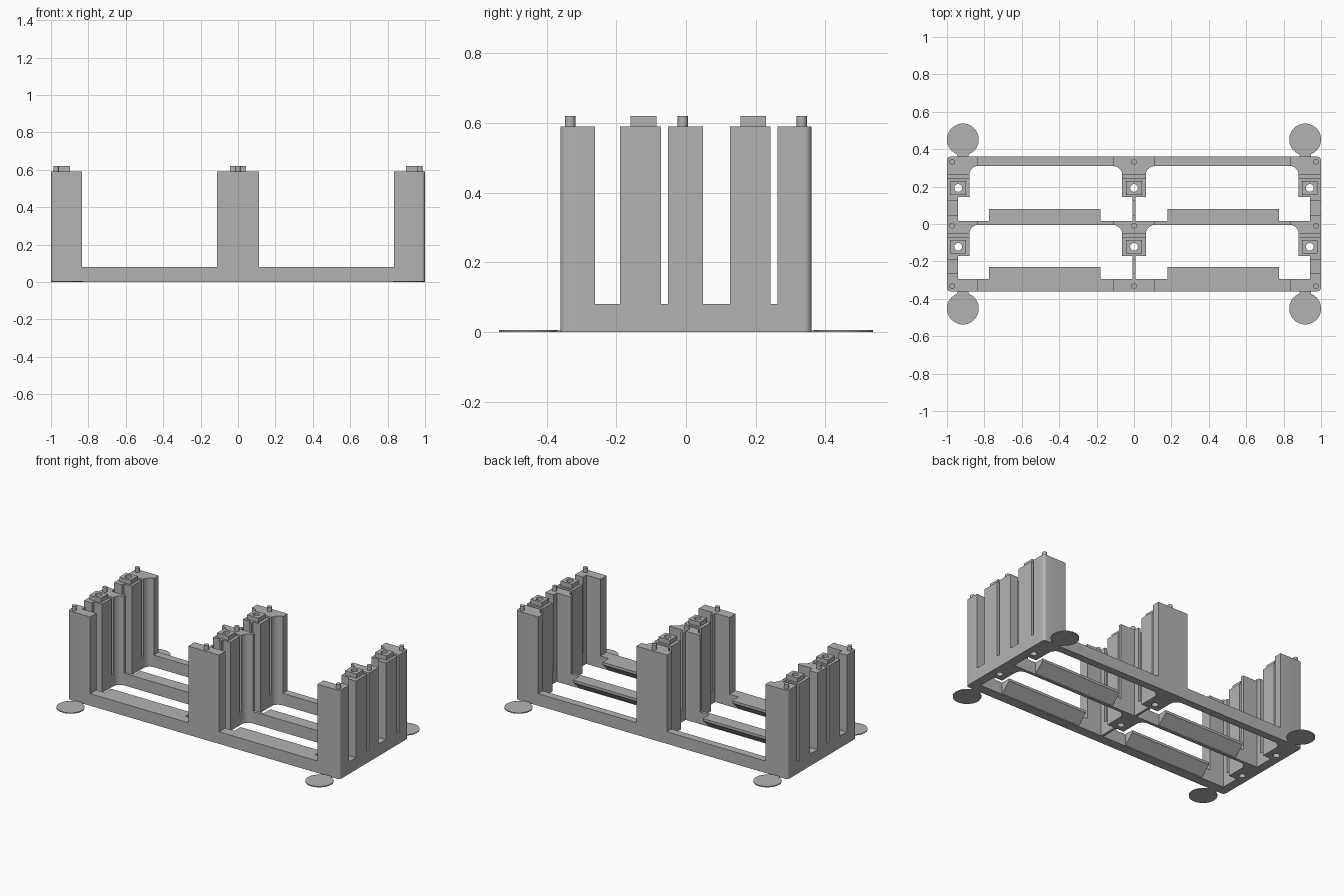
import bpy, bmesh, math
from mathutils import Vector

if "Cube" in bpy.data.objects:
    bpy.data.objects.remove(bpy.data.objects["Cube"], do_unlink=True)

LOW, HIGH, TOP = 0.08, 0.59, 0.62      # rail, post and peg heights
BACK, MID, FRONT = (0.31, 0.36), (-0.005, 0.015), (-0.36, -0.295)
FLARE = 0.047

grey = bpy.data.materials.new("light_grey")
grey.use_nodes = True
grey.diffuse_color = (0.45, 0.45, 0.45, 1)
grey.node_tree.nodes["Principled BSDF"].inputs["Base Color"].default_value = (0.45, 0.45, 0.45, 1)


def make(name, bm):
    bmesh.ops.recalc_face_normals(bm, faces=bm.faces)
    mesh = bpy.data.meshes.new(name)
    bm.to_mesh(mesh)
    bm.free()
    mesh.materials.append(grey)
    ob = bpy.data.objects.new(name, mesh)
    bpy.context.collection.objects.link(ob)
    return ob


def prism(name, pts, z0, z1):
    bm = bmesh.new()
    face = bm.faces.new([bm.verts.new((x, y, z0)) for x, y in pts])
    ext = bmesh.ops.extrude_face_region(bm, geom=[face])
    for v in ext["geom"]:
        if isinstance(v, bmesh.types.BMVert):
            v.co.z = z1
    return make(name, bm)


def box(name, x0, x1, y0, y1, z0, z1):
    return prism(name, [(x0, y0), (x1, y0), (x1, y1), (x0, y1)], z0, z1)


def cylinder(name, x, y, r, z0, z1, n=16):
    ring = [(x + r * math.cos(2 * math.pi * i / n),
             y + r * math.sin(2 * math.pi * i / n)) for i in range(n)]
    return prism(name, ring, z0, z1)


def smooth(ob):
    bpy.ops.object.select_all(action="DESELECT")
    ob.select_set(True)
    bpy.context.view_layer.objects.active = ob
    bpy.ops.object.shade_smooth_by_angle(angle=math.radians(35))


def drill(ob, cutter):
    mod = ob.modifiers.new("hole", "BOOLEAN")
    mod.operation, mod.solver, mod.object = "DIFFERENCE", "EXACT", cutter
    bpy.context.view_layer.update()
    bpy.ops.object.select_all(action="DESELECT")
    ob.select_set(True)
    bpy.context.view_layer.objects.active = ob
    bpy.ops.object.modifier_apply(modifier=mod.name)


def arc(fx, fy, n=6):
    return [(fx(math.sin(t)), fy(math.cos(t)))
            for t in (math.pi / 2 * i / n for i in range(n + 1))]


# Rails with the wider posts standing on them
for label, (y0, y1) in (("back", BACK), ("middle", MID), ("front", FRONT)):
    box(label + "_centre_post", -0.113, 0.113, y0, y1, 0, HIGH)
    for side, s in (("left", 1), ("right", -1)):
        box(f"{label}_{side}_rail", s * 0.113, s * 0.835, y0, y1, 0, LOW)
        post = f"{label}_{side}_post"
        if label == "middle":
            box(post, s * 0.835, s, y0, y1, 0, HIGH)
            continue
        # Outer corner rounded
        r = 0.02
        inner, outer, d = (y0, y1, 1) if label == "back" else (y1, y0, -1)
        corner = arc(lambda a: s * (1 - r + r * a), lambda c: outer + d * r * (c - 1))
        smooth(prism(post, [(s * 0.835, inner), (s * 0.835, outer)] + corner + [(s, inner)], 0, HIGH))

# Cross walls: flared leg, drilled block and slim web, repeated for both bays
for bay, yb, yf in (("back", BACK[0], MID[1]), ("front", MID[0], FRONT[1])):
    for side, s in (("left", 1), ("right", -1), ("centre", 0)):
        name = f"{bay}_{side}_"
        if s:
            x0, x1, wx0, cx = s * 0.88, s, s * 0.94, s * 0.94
            wx1 = s
            flare = arc(lambda a: s * (0.835 + 0.045 * a), lambda c: yb - FLARE + FLARE * c)
            leg = flare + [(s, yb - FLARE), (s, yb)]
        else:
            x0, x1, wx0, wx1, cx = -0.063, 0.063, -0.008, 0.008, 0
            flare = arc(lambda a: 0.113 - 0.05 * a, lambda c: yb - FLARE + FLARE * c)
            leg = flare + [(-x, y) for x, y in reversed(flare)]
        smooth(prism(name + "flared_leg", leg, 0, HIGH))
        box(name + "slot_floor", x0, x1, yb - 0.067, yb - FLARE, 0, LOW)
        block = box(name + "block", x0, x1, yb - 0.166, yb - 0.067, 0, HIGH)
        cy = yb - 0.117
        cap = box(name + "block_cap", cx - 0.042, cx + 0.042, cy - 0.037, cy + 0.037, HIGH, TOP)
        cutter = cylinder("hole_cutter", cx, cy, 0.021, -0.1, 0.8, 12)
        cutter.hide_render = True
        drill(block, cutter)
        drill(cap, cutter)
        bpy.data.objects.remove(cutter, do_unlink=True)
        box(name + "block_web", wx0, wx1, yb - 0.184, yb - 0.166, 0, HIGH)
        box(name + "low_web", wx0, wx1, yf + 0.034, yb - 0.184, 0, LOW)
        box(name + "post_web", wx0, wx1, yf, yf + 0.034, 0, HIGH)

# Ledges with sloping undersides
for label, y in (("middle", MID[1]), ("front", FRONT[1])):
    for side, s in (("left", 1), ("right", -1)):
        bm = bmesh.new()
        profile = [(y, 0.005), (y, LOW), (y + 0.065, LOW), (y + 0.065, 0.063)]
        face = bm.faces.new([bm.verts.new((s * 0.18, py, pz)) for py, pz in profile])
        ext = bmesh.ops.extrude_face_region(bm, geom=[face])
        verts = [v for v in ext["geom"] if isinstance(v, bmesh.types.BMVert)]
        bmesh.ops.translate(bm, verts=verts, vec=Vector((s * 0.595, 0, 0)))
        make(f"{label}_{side}_ledge", bm)

# Locating pegs on the posts
for x in (-0.972, 0, 0.972):
    for y in (-0.332, -0.009, 0.332):
        smooth(cylinder("peg", x, y, 0.015, HIGH, TOP))

# Thin round feet with connecting tabs
for sx in (-1, 1):
    for sy in (-1, 1):
        smooth(cylinder("foot_disc", sx * 0.915, sy * 0.452, 0.085, 0, 0.006, 40))
        box("foot_tab", sx * 0.915 - 0.03, sx * 0.915 + 0.03, sy * 0.36, sy * 0.385, 0, 0.005)
